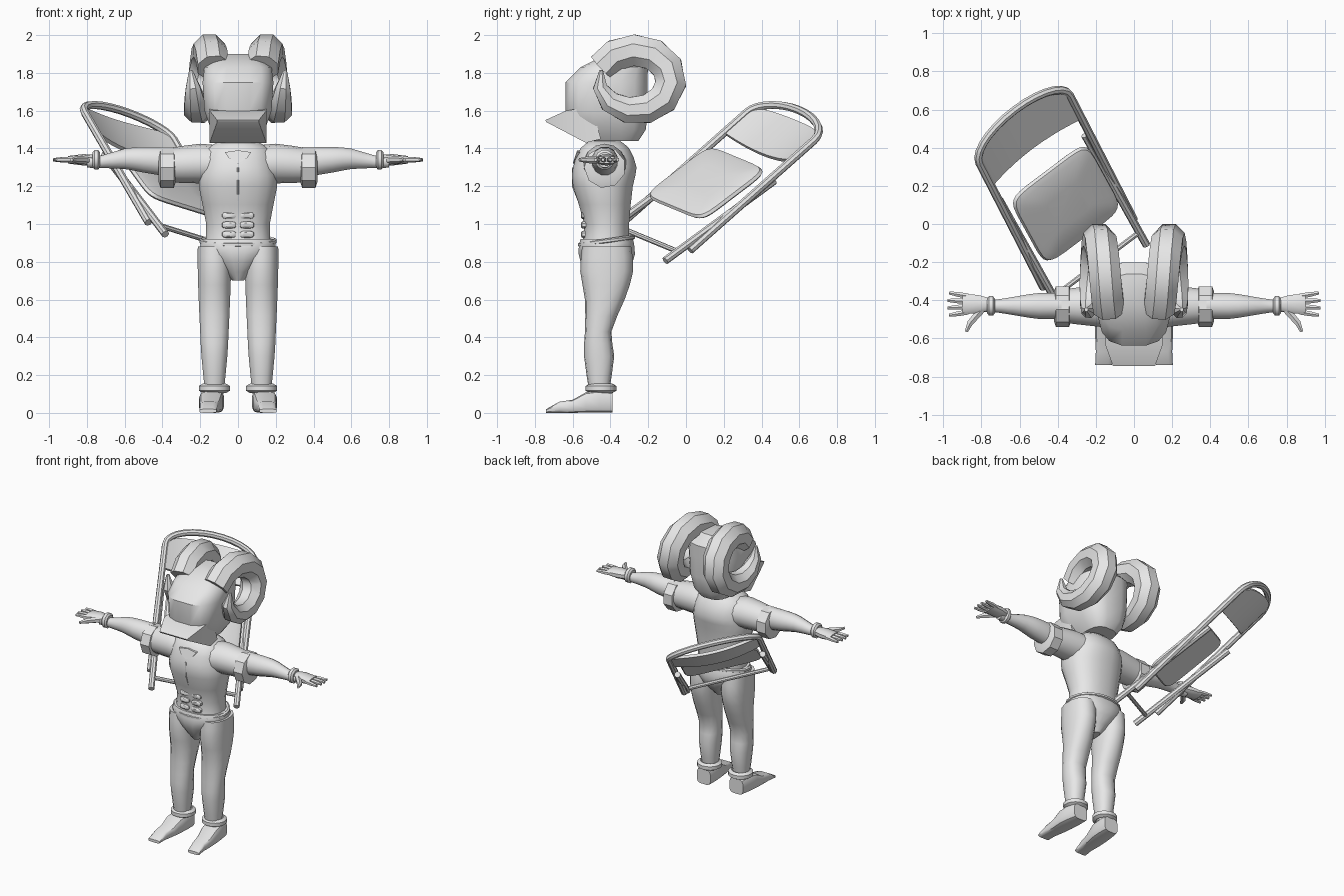
import bpy
import bmesh
from math import sin, cos, pi, tau, sqrt, copysign, radians
from mathutils import Vector

default_cube = bpy.data.objects.get("Cube")
if default_cube:
    bpy.data.objects.remove(default_cube)

GREY = (0.8, 0.8, 0.8, 1)
grey = bpy.data.materials.new("plain grey")
grey.use_nodes = True
grey.diffuse_color = GREY
grey.node_tree.nodes["Principled BSDF"].inputs["Base Color"].default_value = GREY

X, Y, Z = Vector((1, 0, 0)), Vector((0, 1, 0)), Vector((0, 0, 1))
BODY_Y = -.43      # depth of the figure's centre line
ARM_Z = 1.33       # height of the outstretched arms
LEG_X = .125       # sideways offset of each leg
made = []


def skin(name, rings, cyclic=False, mirror=False):
    """Bridge equal rings of points, capping the ends of an open run."""
    bm = bmesh.new()
    loops = [[bm.verts.new(point) for point in ring] for ring in rings]
    pairs = list(zip(loops, loops[1:]))
    if cyclic:
        pairs.append((loops[-1], loops[0]))
    else:
        bm.faces.new(loops[0])
        bm.faces.new(loops[-1])
    for lower, upper in pairs:
        for i in range(len(lower)):
            bm.faces.new((lower[i - 1], lower[i], upper[i], upper[i - 1]))
    bmesh.ops.recalc_face_normals(bm, faces=bm.faces)
    mesh = bpy.data.meshes.new(name)
    bm.to_mesh(mesh)
    bm.free()
    mesh.materials.append(grey)
    part = bpy.data.objects.new(name, mesh)
    bpy.context.collection.objects.link(part)
    if mirror:
        part.modifiers.new("Mirror", "MIRROR")
    made.append(part)


def oval(sides, power=2):
    """Unit superellipse outline."""
    outline = []
    for i in range(sides):
        angle = tau * (i + .5) / sides
        c, s = cos(angle), sin(angle)
        outline.append((copysign(abs(c) ** (2 / power), c), copysign(abs(s) ** (2 / power), s)))
    return outline


def section(along, wide, deep=None, shift=0):
    """One cross-section; round when no depth is given."""
    return Vector((along, wide, deep or wide, shift))


def softened(secs):
    """Insert a curved midpoint between neighbouring sections."""
    result = [secs[0]]
    for i in range(1, len(secs)):
        before, after = secs[max(i - 2, 0)], secs[min(i + 1, len(secs) - 1)]
        result.append((secs[i - 1] + secs[i]) * 9 / 16 - (before + after) / 16)
        result.append(secs[i])
    return result


def loft(name, axes, centre, secs, sides=14, power=2, soft=False, mirror=False):
    """Loft sections; axes are the width, depth and run directions."""
    across, through, run = axes
    secs = [section(*sec) for sec in secs]
    if soft:
        secs = softened(secs)
    rings = [[centre + run * t + across * a * wide + through * (shift + b * deep)
              for a, b in oval(sides, power)] for t, wide, deep, shift in secs]
    skin(name, rings, mirror=mirror)


def tube(name, path, radius, up_hint, sides=8, cyclic=False, mirror=False):
    """Sweep a round section along a path; radius may be a list."""
    path = [Vector(point) for point in path]
    last = len(path) - 1
    rings = []
    for i, point in enumerate(path):
        if cyclic:
            heading = path[(i + 1) % len(path)] - path[i - 1]
        else:
            heading = path[min(i + 1, last)] - path[max(i - 1, 0)]
        side = heading.cross(up_hint).normalized()
        up = side.cross(heading).normalized()
        size = radius[i] if isinstance(radius, list) else radius
        rings.append([point + size * (a * side + b * up) for a, b in oval(sides)])
    skin(name, rings, cyclic, mirror)


def band(name, centre, wide, deep, thick, tilt=0, mirror=False):
    """Closed horizontal ring, optionally dipping at the front."""
    path = [centre + X * wide * a + Y * deep * b + Z * tilt * b for a, b in oval(18)]
    tube(name, path, thick, Z, 6, True, mirror)


UPRIGHT, SIDEWAYS, FORWARD = (X, Y, Z), (Y, Z, X), (X, Z, -Y)
body = Y * BODY_Y

# Torso, neck and hips
loft("torso", UPRIGHT, body,
     [(.86, .18, .13), (1, .17, .12, .01), (1.2, .21, .16, -.01), (1.3, .2, .17), (1.4, .17, .13), (1.44, .08)],
     20, 2.3, soft=True)
loft("neck", UPRIGHT, body, [(1.4, .08), (1.5, .07)])
loft("briefs", UPRIGHT, body, [(.7, .03, .07), (.8, .13, .14, .01), (.87, .2, .15, .01), (.92, .19, .14, .01)],
     20, 2.3, soft=True)
band("waistband", body + Y * .01 + Z * .91, .195, .14, .013, tilt=.02)

# Stomach muscles, chest seam and collar ornament
for row in range(3):
    loft("stomach_muscle", FORWARD, X * .047 + Z * (.945 + row * .05),
         [(.52, .04, .02), (.55, .037, .018), (.557, .026, .01)], 12, 3, mirror=True)
tube("chest_seam", [-Y * .56 + Z * 1.1, -Y * .6 + Z * 1.2, -Y * .6 + Z * 1.3], .005, X, 6)
badge = [(-.07, .03), (0, .04), (.07, .03), (.05, 0), (0, -.03), (-.05, 0)]
skin("collar_ornament", [[Vector((a, b / 3 - depth, b + 1.35)) for a, b in badge] for depth in (.55, .59)])

# Legs, ankle rings and shoes
leg = body + X * LEG_X
loft("leg", UPRIGHT, leg,
     [(.1, .05, .05, -.03), (.3, .07, .08, -.03), (.43, .077, .07, -.035), (.6, .085, .105, 0),
      (.75, .09, .14, .01), (.88, .09, .13, .01)], 14, 2.3, soft=True, mirror=True)
band("ankle_ring", leg - Y * .02 + Z * .13, .062, .06, .025, mirror=True)
shoe = []
for step, top in enumerate((.11, .12, .11, .07, .06, .02)):
    shoe.append((.39 + step * .07, .055 + .01 * sin(step), top / 2, top / 2))
loft("shoe", (X, Z, X * .08 - Y), X * .1, shoe, 12, 4, mirror=True)

# Arms with rolled sleeves and wrist bands
arm = body + Z * ARM_Z
loft("sleeve", SIDEWAYS, arm, [(.08, .12, .1, -.02), (.2, .11, .105, -.01), (.37, .09, .09, -.02)],
     soft=True, mirror=True)
loft("sleeve_cuff", SIDEWAYS, arm - Z * .03, [(.33, .08), (.34, .11), (.41, .11), (.42, .08)], 9, mirror=True)
loft("forearm", SIDEWAYS, arm, [(.38, .07, .08), (.5, .07, .07, .01), (.6, .055, .056, .015), (.72, .035), (.8, .033)],
     12, soft=True, mirror=True)
loft("wrist_band", SIDEWAYS, arm + Z * .01, [(.73, .04), (.74, .053), (.76, .053), (.77, .04)], 12, mirror=True)

# Hands
hand = arm + Y * .01 + Z * .01
loft("palm", SIDEWAYS, hand, [(.76, .033, .027), (.82, .05, .03), (.9, .055, .02)], 10, 2.6, mirror=True)
for spread in (-1.5, -.5, .5, 1.5):
    knuckle = hand + X * .87 + Y * spread * .028
    tip = hand + X * (.982 - abs(spread) * .008) + Y * spread * .039
    tube("finger", [knuckle, (knuckle + tip) / 2, tip], [.015, .015, .009], Z, 6, mirror=True)
thumb_root = hand + X * .8 - Y * .03
thumb_bend = thumb_root + X * .06 - Y * .07
tube("thumb", [thumb_root, thumb_bend, thumb_bend + X * .02 - Y * .045], [.022, .018, .009], Z, 6, mirror=True)

# Hooded head with its jutting muzzle
loft("head", UPRIGHT, body + Y * .01,
     [(1.44, .1, .14, .03), (1.5, .145, .2, .01), (1.6, .18, .22), (1.75, .19, .22), (1.83, .18, .18, .04),
      (1.9, .1, .08, .08)], 16, 3)
muzzle = [(.15, .5, 1.62, .45, 1.45), (.15, .635, 1.6, .53, 1.43), (.11, .745, 1.55, .74, 1.54)]
skin("muzzle", [[X * side * half - Y * depth + Z * height for side, depth, height in
                 ((-1, top, high), (1, top, high), (1, base, low), (-1, base, low))]
                for half, top, high, base, low in muzzle])

# Curled horns, spiralling outwards and tapering
curl, taper = [], []
HORN_STEPS = 11
for i in range(HORN_STEPS + 1):
    t = i / HORN_STEPS
    angle = radians(155 - 355 * t)
    curl.append(Vector((.13 + .12 * t, -.27 + .19 * cos(angle), 1.76 + .16 * sin(angle))))
    taper.append(.01 + .08 * (1 - t ** 5))
tube("horn", curl, taper, X, mirror=True)

# Folding chair, laid out in its own slanted frame
CORNER = Vector((-.36, .72, 1.48))
LENGTHWISE = Vector((-.36, .7, .62)).normalized()
CROSSWISE = Vector((-.77, -.58, .24)).normalized()
OUTWARD = LENGTHWISE.cross(CROSSWISE)
WIDTH = .61
HALF = WIDTH / 2


def chair(along, across, out=0):
    """Point on the chair; across runs from -1 to 1 between the rails."""
    return CORNER + LENGTHWISE * along + CROSSWISE * HALF * (1 + across) + OUTWARD * out


arc = [chair(-.06 + .14 * sin(pi * i / 14), -cos(pi * i / 14)) for i in range(15)]
tube("chair_frame", [chair(-1, -1)] + arc + [chair(-1, 1)], .022, OUTWARD)
for side in (-.95, .95):
    tube("chair_leg", [chair(-.37, side, -.035), chair(-1.15, side, .045)], .021, OUTWARD)
tube("chair_rung", [chair(-1.06, -.95, .035), chair(-1.06, .95, .035)], .014, OUTWARD)

# Domed seat with rounded corners, tipped slightly forward
seat_layers = [(.97, 0), (1, .01), (.97, .026), (.85, .036), (.4, .042)]
skin("chair_seat", [[chair(-.6 + .24 * scale * a, .86 * scale * b, level + .03 - .02 * scale * a)
                     for a, b in oval(28, 7)] for scale, level in seat_layers])

# Bowed backrest
rows = []
for i in range(-5, 6):
    across = i / 5
    bulge = sqrt(1 - across ** 2)
    top, sag = -.05 + .09 * bulge, -.05 * bulge ** 2
    rows.append([chair(along, across, sag + face) for along, face in
                 ((top, .01), (-.235, .01), (-.235, -.01), (top, -.01))])
skin("chair_backrest", rows)

# Smooth shading with crisp edges
bpy.ops.object.select_all(action="DESELECT")
for part in made:
    part.select_set(True)
bpy.context.view_layer.objects.active = made[0]
bpy.ops.object.shade_smooth_by_angle(angle=radians(38))
